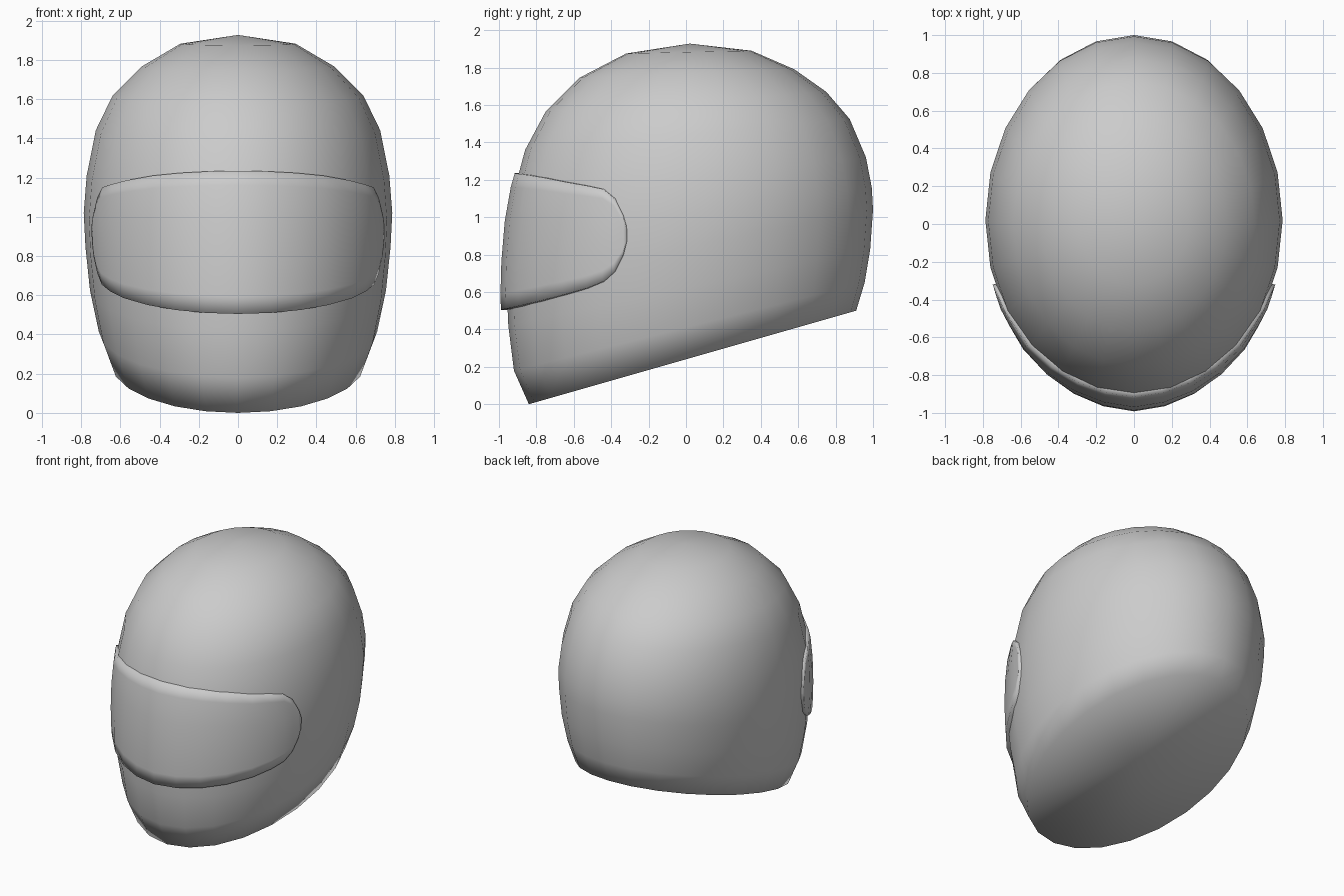
import bpy, bmesh, math
from mathutils import Vector
from mathutils.bvhtree import BVHTree

if "Cube" in bpy.data.objects:
    bpy.data.objects.remove(bpy.data.objects["Cube"])


def finish(bm, name):
    bmesh.ops.recalc_face_normals(bm, faces=bm.faces)
    mesh = bpy.data.meshes.new(name)
    bm.to_mesh(mesh)
    ob = bpy.data.objects.new(name, mesh)
    bpy.context.collection.objects.link(ob)
    for p in mesh.polygons:
        p.use_smooth = True
    return ob


# Shell: tilted elliptical rings (front y, front z, back y, back z, half width)
RINGS = [(-.84, 0, .91, .50, .645), (-.92, .18, .955, .65, .71),
         (-.95, .42, .985, .83, .755), (-.96, .65, 1.0, 1.04, .778),
         (-.952, .88, .993, 1.16, .787), (-.93, 1.10, .962, 1.32, .772),
         (-.86, 1.36, .875, 1.525, .725), (-.75, 1.565, .75, 1.67, .64),
         (-.57, 1.745, .58, 1.79, .49), (-.32, 1.875, .35, 1.89, .295)]
SEG = 24
bm = bmesh.new()
loops = []
for yf, zf, yb, zb, w in RINGS:
    loop = []
    for i in range(SEG):
        a = 2 * math.pi * i / SEG
        t = (1 - math.cos(a)) / 2
        loop.append(bm.verts.new((w * math.sin(a), yf + (yb - yf) * t, zf + (zb - zf) * t)))
    loops.append(loop)
for lo, hi in zip(loops, loops[1:]):
    for i in range(SEG):
        j = (i + 1) % SEG
        bm.faces.new((lo[i], lo[j], hi[j], hi[i]))
# crown and flat closed base
for loop, co in ((loops[-1], (0, .02, 1.928)), (loops[0], (0, .035, .25))):
    c = bm.verts.new(co)
    for i in range(SEG):
        bm.faces.new((loop[i], loop[(i + 1) % SEG], c))
bm.normal_update()
tree = BVHTree.FromBMesh(bm)
finish(bm, "helmet_shell")
bm.free()

# Visor: raised panel following the shell (angle, top z, bottom z), mirrored
HALF = [(0, 1.235, .505), (12, 1.232, .51), (24, 1.224, .525), (36, 1.21, .55),
        (48, 1.187, .585), (57, 1.167, .62), (63, 1.15, .655), (67, 1.10, .71),
        (70, 1.01, .80), (71.2, .95, .87)]
COLS = [(-a, t, b) for a, t, b in HALF[:0:-1]] + HALF
STEPS = [0, .1, .35, .65, .88, 1]


def surface(angle, z, lift):
    a = math.radians(angle)
    d = Vector((.785 * math.sin(a), -math.cos(a), 0)).normalized()
    hit = tree.ray_cast(Vector((0, 0, z)), d)[0]
    return hit + Vector((math.sin(a), -.8 * math.cos(a), 0)).normalized() * lift


bm = bmesh.new()
outer, inner = [], []
for a, t, b in COLS:
    end = (abs(a) / 71.2) ** 2
    oc, ic = [], []
    for s in STEPS:
        z = t + (b - t) * s
        lift = (.022 + .014 * s) * (1 - end) + .018 * end
        oc.append(bm.verts.new(surface(a, z, lift)))
        ic.append(bm.verts.new(surface(a, z, -.03)))
    outer.append(oc)
    inner.append(ic)
n, m = len(COLS) - 1, len(STEPS) - 1
for g in (outer, inner):
    for i in range(n):
        for j in range(m):
            bm.faces.new((g[i][j], g[i + 1][j], g[i + 1][j + 1], g[i][j + 1]))
# rim walls
path = ([(i, 0) for i in range(n)] + [(n, j) for j in range(m)]
        + [(i, m) for i in range(n, 0, -1)] + [(0, j) for j in range(m, 0, -1)])
for (i, j), (k, l) in zip(path, path[1:] + path[:1]):
    bm.faces.new((outer[i][j], outer[k][l], inner[k][l], inner[i][j]))
finish(bm, "visor")
bm.free()
